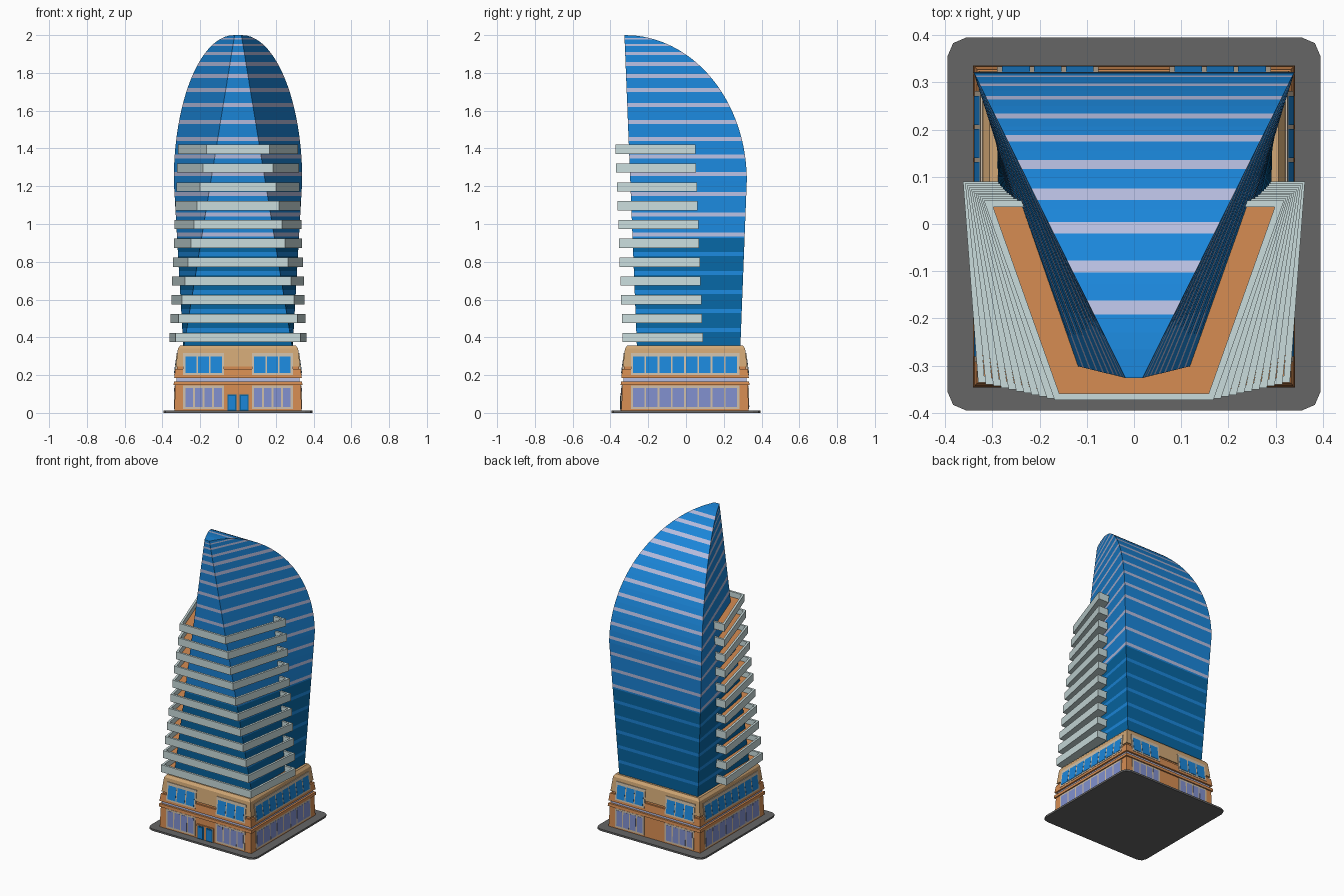
import bpy, bmesh, math

if "Cube" in bpy.data.objects:
    bpy.data.objects.remove(bpy.data.objects["Cube"])

def mat(name, r, g, b):
    m = bpy.data.materials.new(name)
    m.diffuse_color = (r, g, b, 1)
    m.use_nodes = True
    m.node_tree.nodes["Principled BSDF"].inputs["Base Color"].default_value = m.diffuse_color
    return m

GLASS = mat("blue_glass", .011, .24, .70)
DARK = mat("dark_blue_glass", .002, .13, .36)
STRIPE = mat("pale_lilac", .47, .51, .74)
GREY = mat("balcony_grey", .59, .72, .72)
ORANGE = mat("orange_stone", .67, .265, .085)
TAN = mat("tan_stone", .64, .39, .18)
PAVE = mat("paving_grey", .132, .132, .132)
LAV = mat("lavender_glass", .22, .28, .62)
FRAME = mat("window_frame", .62, .52, .40)

def finish(bm, name, *mats):
    bmesh.ops.recalc_face_normals(bm, faces=bm.faces)
    me = bpy.data.meshes.new(name)
    bm.to_mesh(me)
    bm.free()
    ob = bpy.data.objects.new(name, me)
    bpy.context.collection.objects.link(ob)
    for m in mats:
        me.materials.append(m)
    return ob

def loft(rings):
    """Skin a stack of equal-length point rings and cap both ends."""
    bm = bmesh.new()
    vs = [[bm.verts.new(p) for p in r] for r in rings]
    n = len(vs[0])
    for a, b in zip(vs, vs[1:]):
        for i in range(n):
            j = (i + 1) % n
            bm.faces.new((a[i], a[j], b[j], b[i]))
    bm.faces.new(vs[0][::-1])
    bm.faces.new(vs[-1])
    bm.normal_update()
    return bm

def lerp(a, b, t):
    return a + (b - a) * t

# Paving slab with clipped corners
def octagon(h, c, z):
    k = h - c
    q = h - c * .3
    pts = [(k, h), (q, q), (h, k)]
    out = []
    for sx, sy in ((1, 1), (1, -1), (-1, -1), (-1, 1)):
        p = [(x * sx, y * sy, z) for x, y in pts]
        out += p if sx * sy > 0 else p[::-1]
    return out

finish(loft([octagon(.395, .04, 0), octagon(.395, .04, .012)]), "paving", PAVE)

# Podium: stacked tapering tiers
YC = -.005
def square(h, z):
    return [(x * h, y * h + YC, z) for x, y in ((-1, -1), (1, -1), (1, 1), (-1, 1))]

tiers = [("lower_wall", .012, .337, .147, .332, ORANGE),
         ("lower_cornice", .147, .341, .166, .339, ORANGE),
         ("pale_belt", .166, .326, .184, .326, STRIPE),
         ("upper_belt", .184, .338, .232, .332, ORANGE),
         ("upper_recess", .232, .322, .246, .322, ORANGE),
         ("upper_wall", .246, .329, .34, .318, TAN),
         ("podium_roof", .34, .318, .357, .306, TAN)]
for name, z0, h0, z1, h1, m in tiers:
    finish(loft([square(h0, z0), square(h1, z1)]), name, m)

# Windows: framed panels on any side of the podium, leaning back with the wall
def panel(name, ang, u0, u1, z0, z1, d0, d1, m, lean=0):
    """Box on a side; u runs along the wall, d is distance out from the centre."""
    c, s = round(math.cos(ang)), round(math.sin(ang))
    def ring(z, k):
        return [(u * c + (d - k) * s, u * s - (d - k) * c + YC, z)
                for u, d in ((u0, d1), (u1, d1), (u1, d0), (u0, d0))]
    finish(loft([ring(z0, 0), ring(z1, lean)]), name, m)

def window(ang, u0, u1, z0, z1, d, count, glass, lean):
    panel("window_frame", ang, u0, u1, z0, z1, d - .03, d, FRAME, lean)
    b, gap = .011, .009
    w = (u1 - u0 - 2 * b + gap) / count
    for i in range(count):
        a = u0 + b + i * w
        panel("window_pane", ang, a, a + w - gap, z0 + b, z1 - b,
              d - .003, d + .001, glass, lean)

for side in range(4):
    ang = side * math.pi / 2
    spans = [(-.287, .287, 8)] if side % 2 else [(-.29, -.075, 3), (.075, .29, 3)]
    for u0, u1, n in spans:
        window(ang, u0, u1, .2, .318, .338, n, GLASS, .013)
        window(ang, u0, u1, .02, .144, .339, n if n > 3 else 4, LAV, .002)

# Entrance doors
panel("door_surround", 0, -.062, .062, .012, .105, .30, .341, ORANGE)
for s in (-1, 1):
    panel("door_frame", 0, s * .032 - .024, s * .032 + .024, .012, .098, .33, .343, DARK)
    panel("door_glass", 0, s * .032 - .017, s * .032 + .017, .018, .09, .34, .345, GLASS)

# Glass tower: square at the foot, its back an ellipse curving to a narrow top ridge
ZM = 1.23
pale = [1.98, 1.948, 1.902, 1.847, 1.783, 1.71, 1.63, 1.54, 1.45, 1.358, 1.265, 1.16, 1.05, .945]
lower = [.84, .74, .64, .54, .44]

def half(s):
    return .004 if s > 1.97 else .006 if s > 1.93 else .008 if s > 1.88 else .0105

def section(z):
    xf, yf = .018 + .163 * (2 - z), -.326 + .04 * (2 - z)
    if z > ZM:
        u = max(0, 1 - ((z - ZM) / (2 - ZM)) ** 2) ** .5
        xb, yb = lerp(.02, .34, u), lerp(-.322, .322, u)
    else:
        t = (ZM - z) / (ZM - .355)
        xb, yb = lerp(.34, .29, t), lerp(.322, .288, t)
    return [(-xf, yf, z), (xf, yf, z), (xb, yb, z), (-xb, yb, z)]

levels = {.355, .925, ZM, 1.992, 1.997, 2.0}
for s in pale + lower:
    levels |= {round(s - half(s), 4), round(s + half(s), 4)}
levels |= {round((a + b) / 2, 4) for a, b in zip(pale, pale[1:])}
bm = loft([section(z) for z in sorted(levels)])
for f in bm.faces:
    z = f.calc_center_median().z
    if any(abs(z - s) < half(s) for s in pale):
        f.material_index = 2
    elif z < .925 and not any(abs(z - s) < half(s) for s in lower):
        f.material_index = 1
finish(bm, "glass_tower", GLASS, DARK, STRIPE)

# Balconies: eleven trays with a parapet and sunken orange floor
for k in range(11):
    t = k / 10
    z0 = lerp(.375, 1.371, t)
    xc, yf = lerp(.33, .168, t), lerp(-.336, -.373, t)
    xb, yb = lerp(.362, .318, t), lerp(.09, .05, t)
    def tray(z):
        return [(-xc, yf, z), (xc, yf, z), (xb, yb, z), (-xb, yb, z)]
    bm = loft([tray(z0), tray(z0 + .049)])
    bm.faces.ensure_lookup_table()
    top = bm.faces[-1]
    bmesh.ops.inset_region(bm, faces=[top], thickness=.014, use_even_offset=True)
    floor = bmesh.ops.extrude_discrete_faces(bm, faces=[top])["faces"][0]
    floor.material_index = 1
    bmesh.ops.translate(bm, verts=floor.verts, vec=(0, 0, -.035))
    finish(bm, "balcony", GREY, ORANGE)
